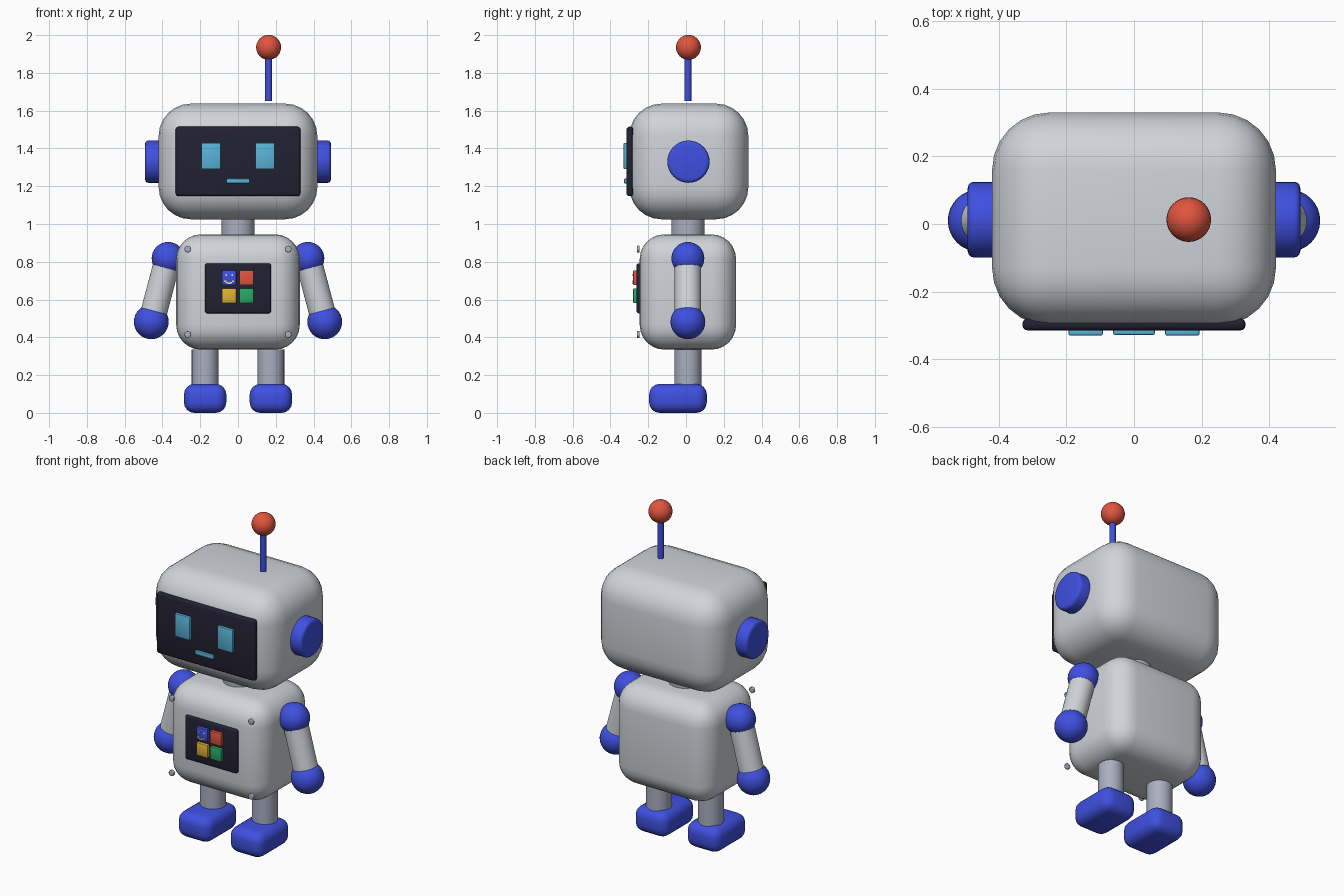
import bpy, math
from mathutils import Vector

if "Cube" in bpy.data.objects:
    bpy.data.objects.remove(bpy.data.objects["Cube"])


def material(name, rgb):
    m = bpy.data.materials.new(name)
    m.diffuse_color = (*rgb, 1)
    m.use_nodes = True
    m.node_tree.nodes["Principled BSDF"].inputs["Base Color"].default_value = m.diffuse_color
    return m


SHELL = material("shell grey", (0.63, 0.66, 0.70))
STEEL = material("steel grey", (0.40, 0.43, 0.53))
BLUE = material("blue", (0.05, 0.08, 0.75))
RED = material("red", (0.75, 0.09, 0.05))
DARK = material("dark glass", (0.016, 0.015, 0.032))
CYAN = material("cyan", (0.10, 0.46, 0.70))
YELLOW = material("yellow", (0.75, 0.45, 0.04))
GREEN = material("green", (0.02, 0.40, 0.13))
PALE = material("pale yellow", (0.85, 0.75, 0.40))

CY = 0.01  # shared depth centre of the limbs


def finish(name, mat, bevel=0.0, segments=3):
    o = bpy.context.object
    o.name = name
    o.data.materials.append(mat)
    if bevel:
        b = o.modifiers.new("round", 'BEVEL')
        b.width, b.segments, b.limit_method = bevel, segments, 'ANGLE'
        bpy.ops.object.modifier_apply(modifier="round")
    bpy.ops.object.shade_smooth_by_angle(angle=math.radians(40))
    return o


def box(name, mat, lo, hi, bevel=0.0, segments=3):
    lo, hi = Vector(lo), Vector(hi)
    bpy.ops.mesh.primitive_cube_add(size=1, location=(lo + hi) / 2)
    bpy.context.object.scale = hi - lo
    bpy.ops.object.transform_apply(location=False, rotation=False, scale=True)
    return finish(name, mat, bevel, segments)


def rod(name, mat, a, b, r, bevel=0.0, verts=32):
    a, b = Vector(a), Vector(b)
    d = b - a
    bpy.ops.mesh.primitive_cylinder_add(
        vertices=verts, radius=r, depth=d.length, location=(a + b) / 2,
        rotation=d.to_track_quat('Z', 'Y').to_euler())
    return finish(name, mat, bevel)


def ball(name, mat, centre, r):
    bpy.ops.mesh.primitive_uv_sphere_add(segments=32, ring_count=16, radius=r, location=centre)
    return finish(name, mat)


# Head, neck and torso
box("head", SHELL, (-0.42, -0.30, 1.025), (0.42, 0.33, 1.637), 0.17, 6)
rod("neck", STEEL, (0, CY, 0.92), (0, CY, 1.06), 0.088)
box("torso", SHELL, (-0.327, -0.245, 0.335), (0.327, 0.265, 0.945), 0.13, 6)

# Face
box("face_screen", DARK, (-0.33, -0.315, 1.147), (0.33, -0.28, 1.515), 0.015)
box("mouth", CYAN, (-0.062, -0.328, 1.215), (0.062, -0.308, 1.24), 0.005, 2)

# Antenna
rod("antenna_rod", BLUE, (0.162, CY, 1.652), (0.162, CY, 1.90), 0.018, verts=16)
ball("antenna_ball", RED, (0.162, CY + 0.003, 1.935), 0.066)

# Chest panel with four buttons
box("chest_panel", DARK, (-0.175, -0.262, 0.527), (0.175, -0.235, 0.792), 0.012)
for name, mat, x, z in (("blue", BLUE, -0.047, 0.715), ("red", RED, 0.045, 0.715),
                        ("yellow", YELLOW, -0.047, 0.62), ("green", GREEN, 0.045, 0.62)):
    box(name + "_button", mat, (x - 0.038, -0.28, z - 0.039), (x + 0.038, -0.255, z + 0.039), 0.005, 2)

# Small smile on the blue button
for i in range(5):
    t = (i - 2) / 2
    x, z = -0.047 + 0.02 * t, 0.687 + 0.011 * t * t
    box("button_smile", PALE, (x - 0.006, -0.284, z - 0.004), (x + 0.006, -0.279, z + 0.004))

for side, s in (("left", -1), ("right", 1)):
    # Eyes and ears
    box(side + "_eye", CYAN, (s * 0.143 - 0.051, -0.33, 1.29), (s * 0.143 + 0.051, -0.308, 1.43), 0.005, 2)
    rod(side + "_ear", BLUE, (s * 0.38, CY + 0.003, 1.33), (s * 0.492, CY + 0.003, 1.33), 0.112, 0.018)
    box(side + "_button_eye", PALE, (-0.047 + s * 0.016 - 0.004, -0.284, 0.724),
        (-0.047 + s * 0.016 + 0.004, -0.279, 0.734))
    # Arm
    shoulder, hand = (s * 0.37, CY, 0.818), (s * 0.459, CY, 0.482)
    ball(side + "_shoulder", BLUE, shoulder, 0.087)
    rod(side + "_arm", SHELL, shoulder, hand, 0.07)
    ball(side + "_hand", BLUE, hand, 0.092)
    # Leg and foot
    rod(side + "_leg", STEEL, (s * 0.174, CY, 0.10), (s * 0.174, CY, 0.335), 0.071)
    box(side + "_foot", BLUE, (s * 0.174 - 0.112, -0.195, 0.0), (s * 0.174 + 0.112, 0.11, 0.153), 0.055, 4)
    # Chest rivets
    for z in (0.415, 0.867):
        rod(side + "_rivet", STEEL, (s * 0.266, -0.26, z), (s * 0.266, -0.245, z), 0.018, 0.004, 16)
